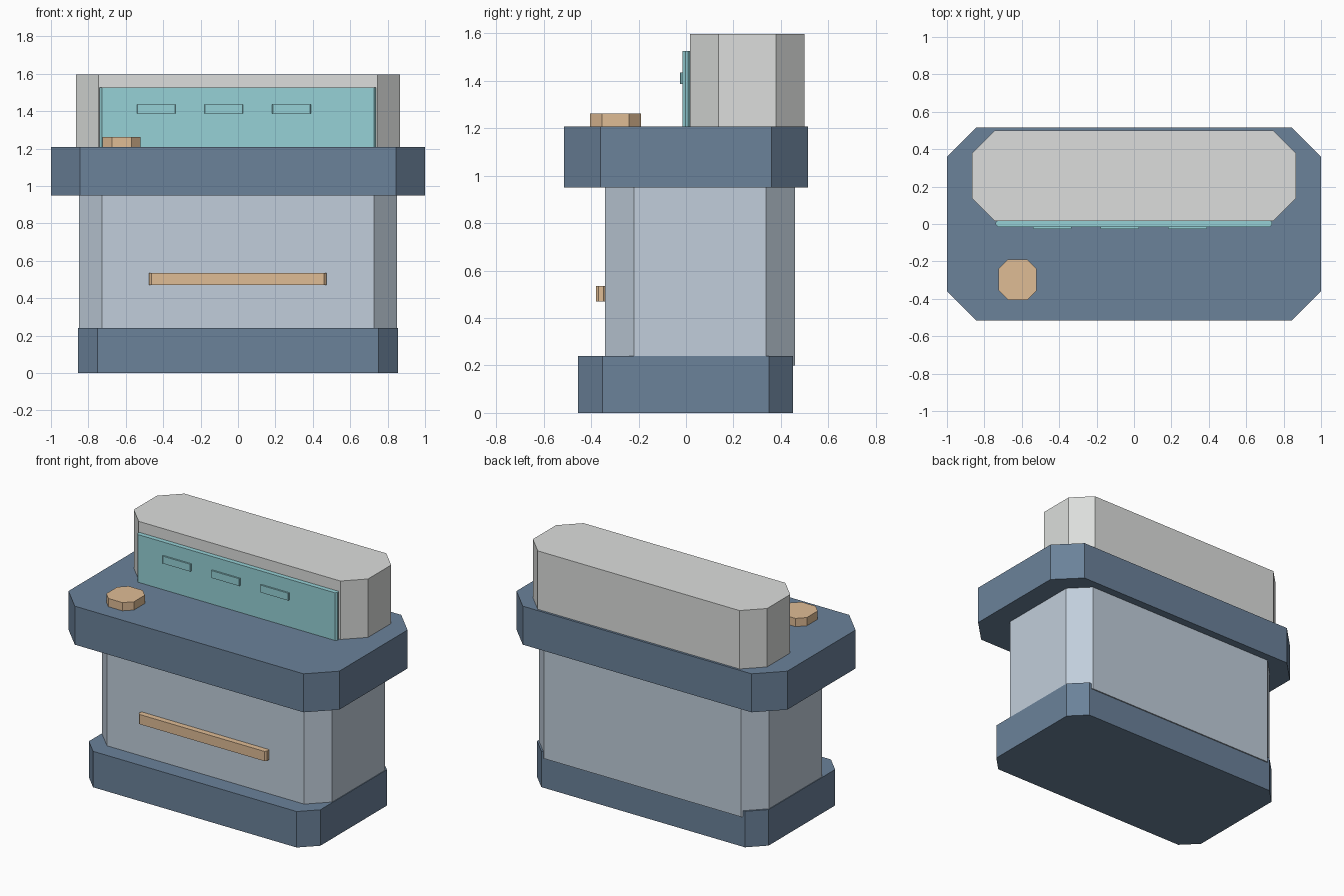
import bpy
import bmesh

cube = bpy.data.objects.get("Cube")
if cube:
    bpy.data.objects.remove(cube, do_unlink=True)


def material(name, rgb):
    """Flat material from 0-255 display values, stored as linear."""
    lin = [((c / 255 + 0.055) / 1.055) ** 2.4 for c in rgb]
    mat = bpy.data.materials.new(name)
    mat.use_nodes = True
    mat.diffuse_color = (*lin, 1)
    mat.node_tree.nodes["Principled BSDF"].inputs["Base Color"].default_value = (*lin, 1)
    return mat


slate = material("slate_blue", (107, 130, 154))
pale = material("pale_blue_grey", (193, 206, 219))
grey = material("light_grey", (220, 222, 220))
teal = material("teal", (150, 209, 214))
tan = material("tan", (223, 188, 149))


def block(name, mat, x, y, z, cut):
    """Upright box with its four vertical corners cut off."""
    (x0, x1), (y0, y1), (z0, z1) = x, y, z
    outline = [(x0 + cut, y0), (x1 - cut, y0), (x1, y0 + cut), (x1, y1 - cut),
               (x1 - cut, y1), (x0 + cut, y1), (x0, y1 - cut), (x0, y0 + cut)]
    bm = bmesh.new()
    base = bm.faces.new([bm.verts.new((px, py, z0)) for px, py in outline])
    top = bmesh.ops.extrude_face_region(bm, geom=[base], use_keep_orig=True)["geom"]
    bmesh.ops.translate(bm, vec=(0, 0, z1 - z0),
                        verts=[v for v in top if isinstance(v, bmesh.types.BMVert)])
    bmesh.ops.recalc_face_normals(bm, faces=bm.faces)
    mesh = bpy.data.meshes.new(name)
    bm.to_mesh(mesh)
    bm.free()
    mesh.materials.append(mat)
    obj = bpy.data.objects.new(name, mesh)
    bpy.context.collection.objects.link(obj)
    return obj


# Cabinet
block("base_plinth", slate, (-0.855, 0.855), (-0.455, 0.452), (0, 0.24), 0.103)
block("cabinet_body", pale, (-0.85, 0.85), (-0.342, 0.46), (0.2, 0.96), 0.122)
block("counter_top", slate, (-1, 1), (-0.515, 0.515), (0.95, 1.207), 0.155)
block("drawer_handle", tan, (-0.475, 0.472), (-0.38, -0.335), (0.47, 0.535), 0.012)

# Raised back unit with its front panel
block("back_unit", grey, (-0.865, 0.865), (0.016, 0.5), (1.2, 1.597), 0.12)
block("front_panel", teal, (-0.74, 0.738), (-0.015, 0.02), (1.2, 1.525), 0.012)
for i, cx in enumerate((-0.437, -0.076, 0.286)):
    block(f"panel_slot_{i + 1}", teal, (cx - 0.104, cx + 0.104), (-0.026, -0.01),
          (1.387, 1.436), 0.004)

# Knob on the counter
block("counter_knob", tan, (-0.724, -0.52), (-0.405, -0.19), (1.2, 1.262), 0.05)
